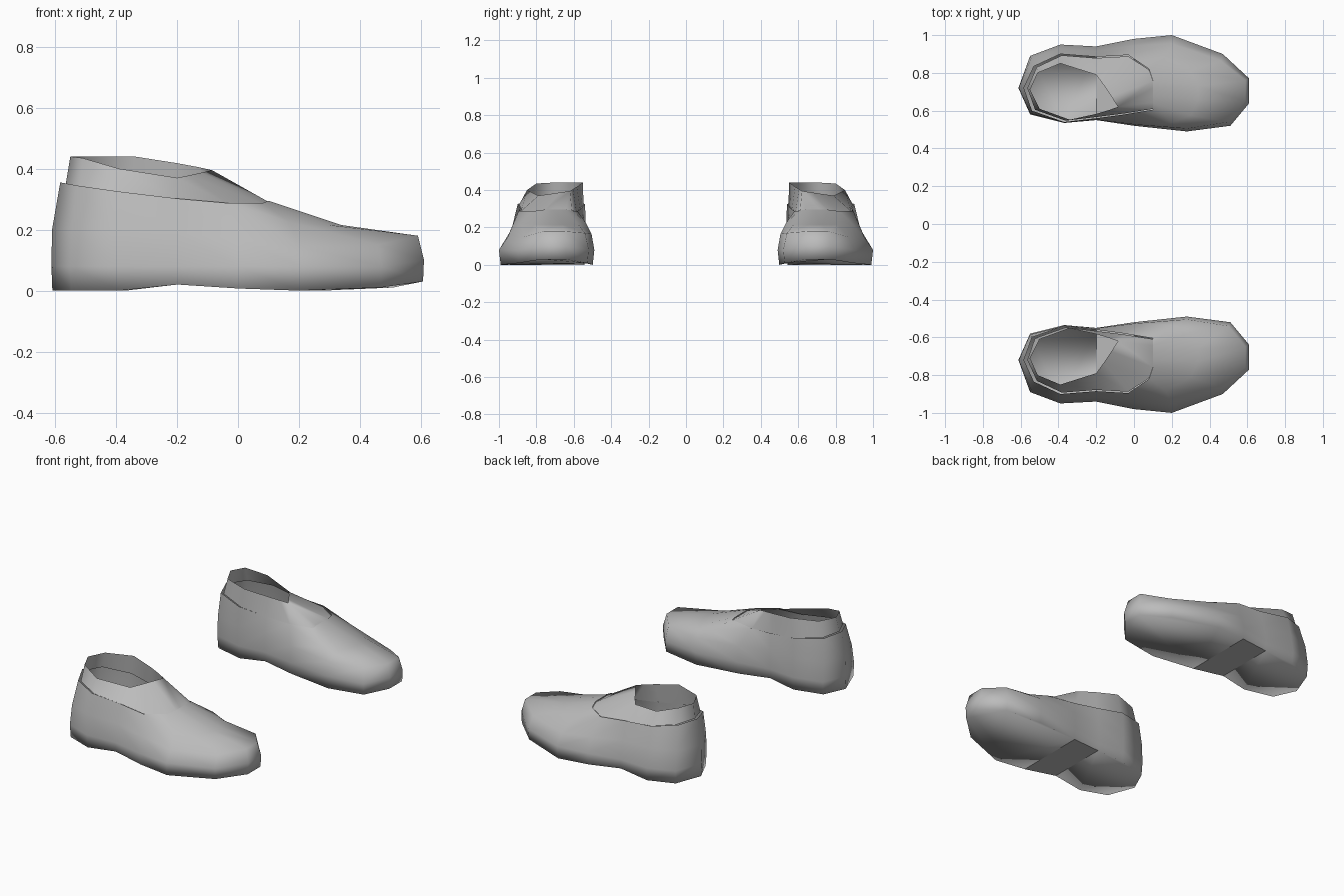
import bpy, bmesh

if "Cube" in bpy.data.objects:
    bpy.data.objects.remove(bpy.data.objects["Cube"])

leather = bpy.data.materials.new("grey_leather")
leather.diffuse_color = (0.5, 0.5, 0.5, 1)
leather.use_nodes = True
leather.node_tree.nodes["Principled BSDF"].inputs["Base Color"].default_value = leather.diffuse_color


def make_part(name, verts, faces, smooth=True):
    """One shoe's part, mirrored across y to give the pair."""
    bm = bmesh.new()
    vs = [bm.verts.new(v) for v in verts]
    for f in faces:
        bm.faces.new([vs[i] for i in f])
    bmesh.ops.remove_doubles(bm, verts=bm.verts, dist=0.0005)
    bmesh.ops.dissolve_degenerate(bm, edges=bm.edges, dist=0.0005)
    for f in bm.faces:
        f.smooth = smooth
    mesh = bpy.data.meshes.new(name)
    bm.to_mesh(mesh)
    bm.free()
    mesh.materials.append(leather)
    obj = bpy.data.objects.new(name, mesh)
    bpy.context.collection.objects.link(obj)
    mod = obj.modifiers.new("pair", 'MIRROR')
    mod.use_axis = (False, True, False)
    mod.use_mirror_merge = False
    return obj


def loft(rings):
    """Quads between closed rings listed bottom to top, clockwise from above."""
    n = len(rings[0])
    verts = [p for r in rings for p in r]
    faces = []
    for k in range(len(rings) - 1):
        for i in range(n):
            j = (i + 1) % n
            a, b = k * n, (k + 1) * n
            faces.append((a + j, a + i, b + i, b + j))
    return verts, faces


# Plan outline: heel, outer side, toe, inner side
outline = [(-.612, .72), (-.55, .89), (-.39, .95), (-.2, .94), (0, .98),
           (.2, 1.0), (.47, .9), (.61, .77), (.61, .64), (.51, .52),
           (.28, .49), (0, .52), (-.2, .55), (-.37, .535), (-.55, .58)]
sole_z = [0, 0, 0, .02, .007, 0, .01, .03, .03, .01, 0, .007, .02, 0, 0]

sole = [(x * .995, .74 + (y - .74) * .965, z)
        for (x, y), z in zip(outline, sole_z)]
widest = [(x, y, .08 if x < .55 else .1) for x, y in outline]
shoulder = [(-.61, .72, .2), (-.545, .875, .2), (-.39, .93, .2),
            (-.2, .915, .19), (0, .945, .17), (.2, .955, .145),
            (.46, .865, .15), (.59, .76, .18), (.59, .65, .18),
            (.5, .54, .17), (.28, .505, .165), (0, .527, .18),
            (-.2, .552, .2), (-.37, .535, .2), (-.55, .585, .2)]
rim = [(-.583, .72, .355), (-.53, .835, .345), (-.39, .9, .325),
       (-.2, .885, .302), (-.03, .895, .287), (.08, .82, .287),
       (.1, .76, .295), (.1, .72, .295), (.1, .68, .295), (.1, .64, .295),
       (.1, .605, .29), (-.05, .58, .287), (-.2, .56, .302),
       (-.37, .54, .325), (-.54, .6, .345)]
# Instep ring follows the rim except over the toes
instep = list(rim)
instep[5:11] = [(.17, .885, .225), (.3, .81, .215), (.34, .73, .215),
                (.34, .66, .215), (.3, .575, .215), (.2, .535, .225)]

# Shoe body with the heel and forefoot of the sole
verts, faces = loft([sole, widest, shoulder, instep, rim])
faces += [(0, 1, 2, 3, 12, 13, 14), (4, 5, 6, 7, 8, 9, 10, 11)]
make_part("shoe_body", verts, faces)

# Flat arch plate under the shoe
make_part("arch_plate", [sole[i] for i in (3, 4, 11, 12)], [(0, 1, 2, 3)], False)

# Ankle collar and tongue, set just inside the rim
collar_base = [(-.22 + (x + .22) * (.95 if x < -.22 else 1),
                .72 + (y - .72) * .96, z - .004) for x, y, z in rim]
front = (-.085, .62, .395)
opening = [(-.55, .71, .44), (-.51, .8, .435), (-.39, .85, .4),
           (-.2, .79, .37), (-.16, .735, .378), (-.12, .675, .387),
           front, front, front, front, front,
           (-.13, .604, .405), (-.2, .583, .418), (-.34, .552, .44),
           (-.5, .61, .44)]
make_part("ankle_collar", *loft([collar_base, opening]))
